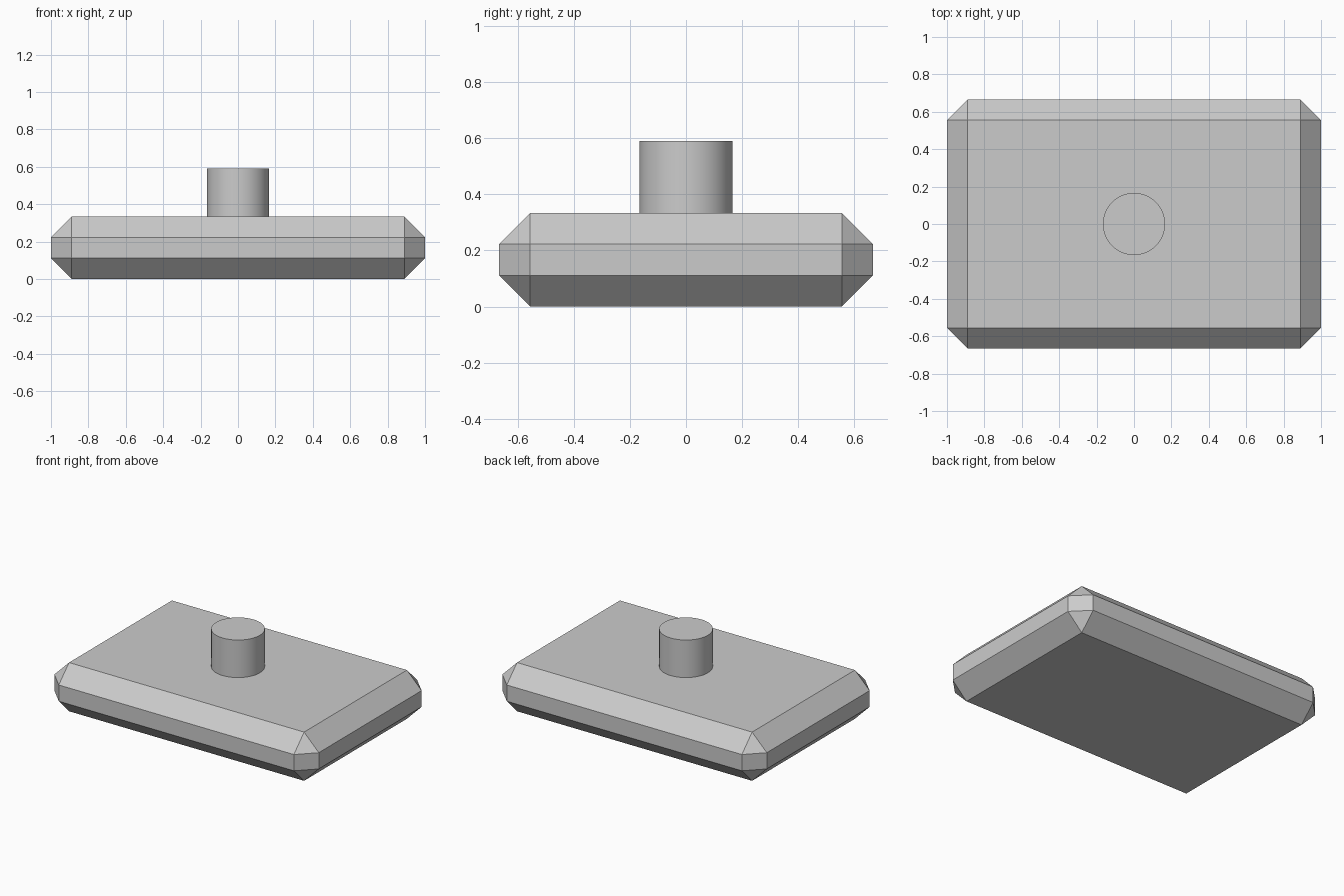
import bpy
from math import radians

cube = bpy.data.objects.get("Cube")
if cube:
    bpy.data.objects.remove(cube, do_unlink=True)

WIDTH, DEPTH, HEIGHT = 2.0, 1.333, 0.333
CHAMFER = HEIGHT / 3
KNOB_RADIUS, KNOB_TOP, KNOB_SINK = 0.166, 0.59, 0.02

grey = bpy.data.materials.new("light grey")
grey.use_nodes = True
colour = (0.6, 0.6, 0.6, 1)
grey.diffuse_color = colour
grey.node_tree.nodes["Principled BSDF"].inputs["Base Color"].default_value = colour


def finish(name):
    """Name the active object and give it the grey material."""
    obj = bpy.context.object
    obj.name = obj.data.name = name
    obj.data.materials.append(grey)
    return obj


# Slab with flat chamfers on every edge
bpy.ops.mesh.primitive_cube_add(size=1, location=(0, 0, HEIGHT / 2))
slab = finish("chamfered_slab")
slab.scale = (WIDTH, DEPTH, HEIGHT)
bpy.ops.object.transform_apply(location=False, rotation=False, scale=True)
bevel = slab.modifiers.new("chamfer", 'BEVEL')
bevel.width = CHAMFER
bevel.segments = 1
bevel.limit_method = 'NONE'

# Round knob standing on the slab
base = HEIGHT - KNOB_SINK
bpy.ops.mesh.primitive_cylinder_add(
    vertices=64, radius=KNOB_RADIUS, depth=KNOB_TOP - base,
    location=(0, 0, (KNOB_TOP + base) / 2))
finish("round_knob")
bpy.ops.object.shade_smooth_by_angle(angle=radians(30))
